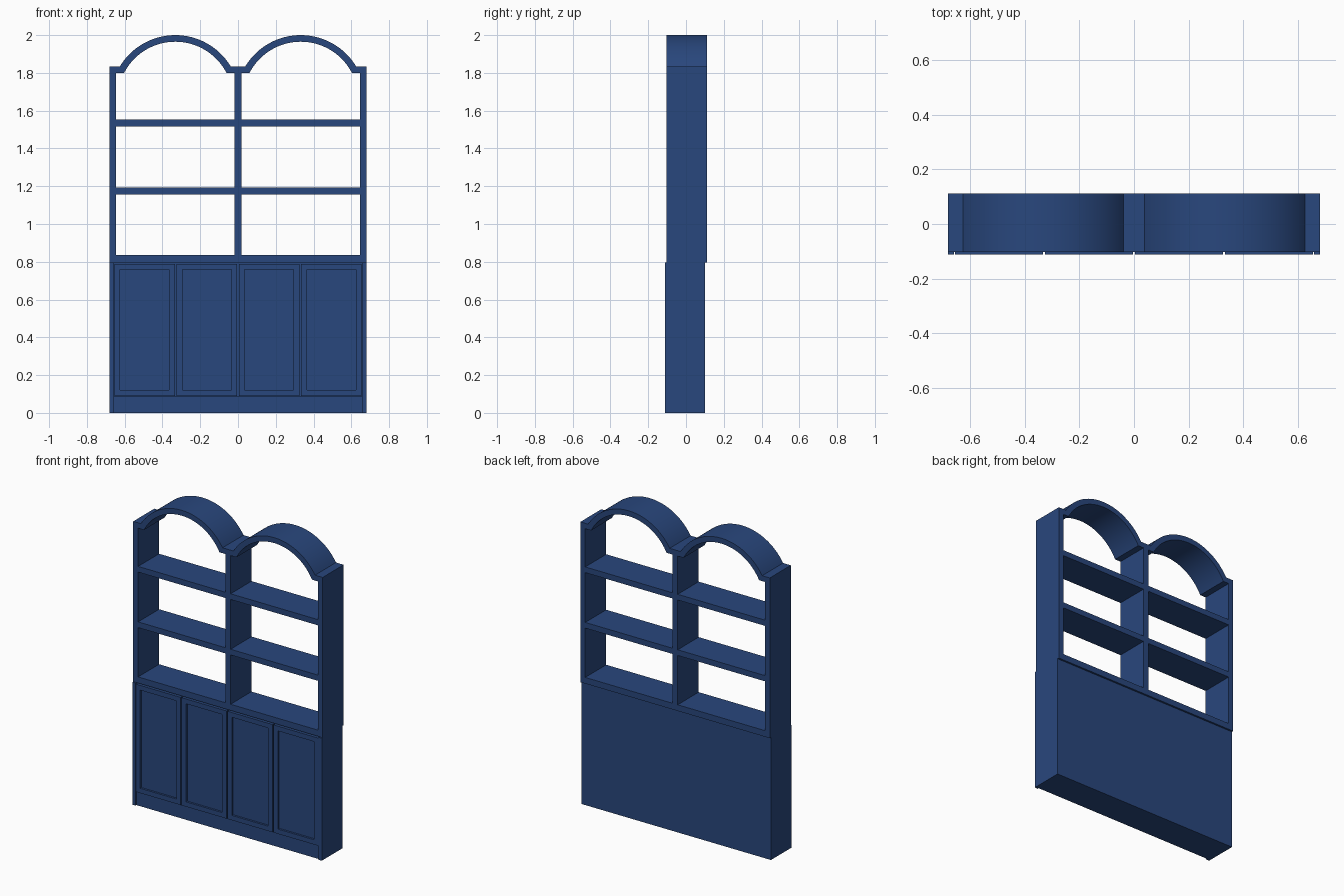
import bpy, bmesh, math
from mathutils import Vector

if "Cube" in bpy.data.objects:
    bpy.data.objects.remove(bpy.data.objects["Cube"])

blue = bpy.data.materials.new("blue_paint")
blue.diffuse_color = (0.022, 0.063, 0.205, 1)
blue.use_nodes = True
blue.node_tree.nodes["Principled BSDF"].inputs["Base Color"].default_value = blue.diffuse_color

UF, UB = -0.103, 0.112      # upper unit front / back
LF, LB = -0.112, 0.100      # lower unit front / back
W, JOIN, TOP = 0.68, 0.795, 1.835


def finish(name, bm):
    bmesh.ops.recalc_face_normals(bm, faces=bm.faces[:])
    mesh = bpy.data.meshes.new(name)
    bm.to_mesh(mesh)
    bm.free()
    mesh.materials.append(blue)
    ob = bpy.data.objects.new(name, mesh)
    bpy.context.collection.objects.link(ob)
    return ob


def box_bm(x0, x1, y0, y1, z0, z1):
    bm = bmesh.new()
    bmesh.ops.create_cube(bm, size=1)
    for v in bm.verts:
        v.co = Vector(((x0 + x1) / 2 + v.co.x * (x1 - x0),
                       (y0 + y1) / 2 + v.co.y * (y1 - y0),
                       (z0 + z1) / 2 + v.co.z * (z1 - z0)))
    return bm


def box(name, *dims):
    return finish(name, box_bm(*dims))


def door(name, cx):
    # slab with a recessed front panel
    bm = box_bm(cx - 0.161, cx + 0.161, LF, -0.092, 0.09, 0.789)
    front = min(bm.faces, key=lambda f: f.calc_center_median().y)
    bmesh.ops.recalc_face_normals(bm, faces=bm.faces[:])
    bmesh.ops.inset_region(bm, faces=[front], thickness=0.044)
    panel = bmesh.ops.extrude_discrete_faces(bm, faces=[front])["faces"][0]
    bmesh.ops.translate(bm, verts=panel.verts[:], vec=(0, 0.013, 0))
    return finish(name, bm)


def arc(half, z_spring, z_crown, n=40):
    # circular arc through both springing points and the crown
    rise = z_crown - z_spring
    r = (half ** 2 + rise ** 2) / (2 * rise)
    a = math.asin(half / r)
    return [(r * math.sin(t), z_crown - r + r * math.cos(t))
            for t in (-a + 2 * a * i / n for i in range(n + 1))]


def arch(name, cx, half):
    # arched band with short level feet that meet the posts
    outer = [(-half, TOP)] + arc(0.293, TOP, 2.0) + [(half, TOP)]
    inner = [(-half, 1.8)] + arc(0.271, 1.8, 1.965) + [(half, 1.8)]
    bm = bmesh.new()
    rings = []
    for (xo, zo), (xi, zi) in zip(outer, inner):
        rings.append([bm.verts.new(p) for p in (
            (cx + xo, UF, zo), (cx + xo, UB, zo),
            (cx + xi, UB, zi), (cx + xi, UF, zi))])
    for a, b in zip(rings, rings[1:]):
        for k in range(4):
            bm.faces.new((a[k], a[(k + 1) % 4], b[(k + 1) % 4], b[k]))
    bm.faces.new(rings[0])
    bm.faces.new(rings[-1])
    ob = finish(name, bm)
    bpy.context.view_layer.objects.active = ob
    ob.select_set(True)
    bpy.ops.object.shade_smooth_by_angle(angle=math.radians(25))
    ob.select_set(False)


# lower cupboard
SIDE = 0.657
box("cupboard_body", -SIDE, SIDE, -0.092, LB, 0, JOIN)
box("plinth", -SIDE, SIDE, -0.103, -0.092, 0, 0.088)
for side, s in (("left", -1), ("right", 1)):
    xs = sorted((s * SIDE, s * W))
    box(side + "_cupboard_side", *xs, LF, LB, 0, JOIN)
    door(side + "_outer_door", s * 0.494)
    door(side + "_inner_door", s * 0.165)

# open shelving
POST, MID = 0.645, 0.019
box("counter_board", -POST, POST, UF, UB, JOIN, 0.835)
box("centre_post", -MID, MID, UF, UB, 0.835, TOP)
for side, s in (("left", -1), ("right", 1)):
    box(side + "_post", *sorted((s * POST, s * W)), UF, UB, JOIN, TOP)
    for level, z in (("lower", 1.155), ("upper", 1.515)):
        box(f"{side}_{level}_shelf", *sorted((s * MID, s * POST)),
            UF, UB, z, z + 0.037)
    arch(side + "_arch", s * (POST + MID) / 2, (POST - MID) / 2)
